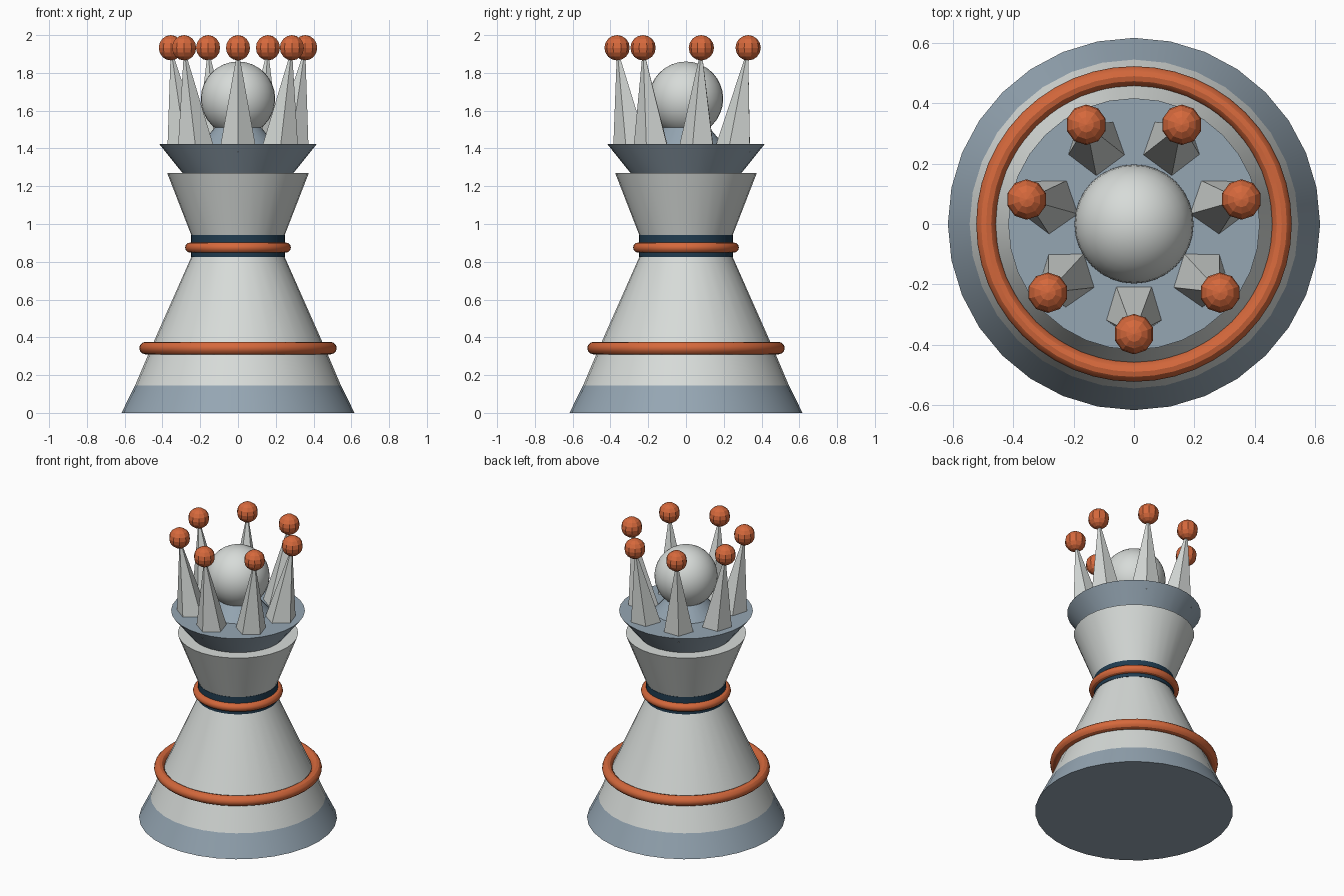
import bpy, math
from mathutils import Vector

cube = bpy.data.objects.get("Cube")
if cube:
    bpy.data.objects.remove(cube)


def material(name, rgb):
    m = bpy.data.materials.new(name)
    m.use_nodes = True
    m.diffuse_color = (*rgb, 1)
    m.node_tree.nodes["Principled BSDF"].inputs["Base Color"].default_value = (*rgb, 1)
    return m


ivory = material("ivory", (0.68, 0.71, 0.69))
slate = material("slate", (0.30, 0.38, 0.45))
orange = material("orange", (0.67, 0.14, 0.045))
navy = material("navy", (0.015, 0.045, 0.08))


def finish(name, mat, smooth=True):
    ob = bpy.context.object
    ob.name = name
    ob.data.materials.append(mat)
    if smooth:
        bpy.ops.object.shade_smooth_by_angle(angle=math.radians(30))
    return ob


def frustum(name, mat, r1, z1, r2, z2):
    bpy.ops.mesh.primitive_cone_add(vertices=32, radius1=r1, radius2=r2, depth=z2 - z1,
                                    location=(0, 0, (z1 + z2) / 2))
    return finish(name, mat)


def ring(name, mat, radius, thickness, z):
    bpy.ops.mesh.primitive_torus_add(major_radius=radius, minor_radius=thickness,
                                     major_segments=48, minor_segments=12, location=(0, 0, z))
    return finish(name, mat)


# Stacked body
frustum("base_foot", slate, 0.617, 0, 0.545, 0.145)
frustum("lower_body", ivory, 0.545, 0.145, 0.46, 0.345)
frustum("upper_body", ivory, 0.46, 0.345, 0.245, 0.83)
frustum("neck_collar", navy, 0.25, 0.825, 0.25, 0.943)
frustum("head_cup", ivory, 0.243, 0.93, 0.375, 1.27)
frustum("crown_plate", slate, 0.29, 1.265, 0.417, 1.423)
frustum("orb_pedestal", slate, 0.2, 1.42, 0.11, 1.525)

# Trim rings
ring("body_ring", orange, 0.49, 0.033, 0.343)
ring("neck_ring", orange, 0.253, 0.027, 0.875)

# Central orb
bpy.ops.mesh.primitive_uv_sphere_add(segments=32, ring_count=16, radius=0.197, location=(0, 0, 1.663))
finish("orb", ivory)

# Leaning five-sided spikes, each tipped with a ball
up = Vector((0, 0, 1))
count = 7
for i in range(count):
    a = -math.pi / 2 + i * math.tau / count
    out = Vector((math.cos(a), math.sin(a), 0))
    foot = out * 0.285 + up * 1.395
    tip = out * 0.365 + up * 1.933
    axis = tip - foot
    bpy.ops.mesh.primitive_cone_add(vertices=5, radius1=0.102, radius2=0, depth=axis.length)
    spike = finish(f"crown_spike_{i + 1}", ivory, smooth=False)
    # one corner of every spike points forward before leaning
    for v in spike.data.vertices:
        v.co.x, v.co.y = -v.co.x, -v.co.y
    spike.location = (foot + tip) / 2
    spike.rotation_euler = up.rotation_difference(axis).to_euler()
    bpy.ops.mesh.primitive_uv_sphere_add(segments=10, ring_count=8, radius=0.067, location=tip)
    finish(f"spike_ball_{i + 1}", orange, smooth=False)
